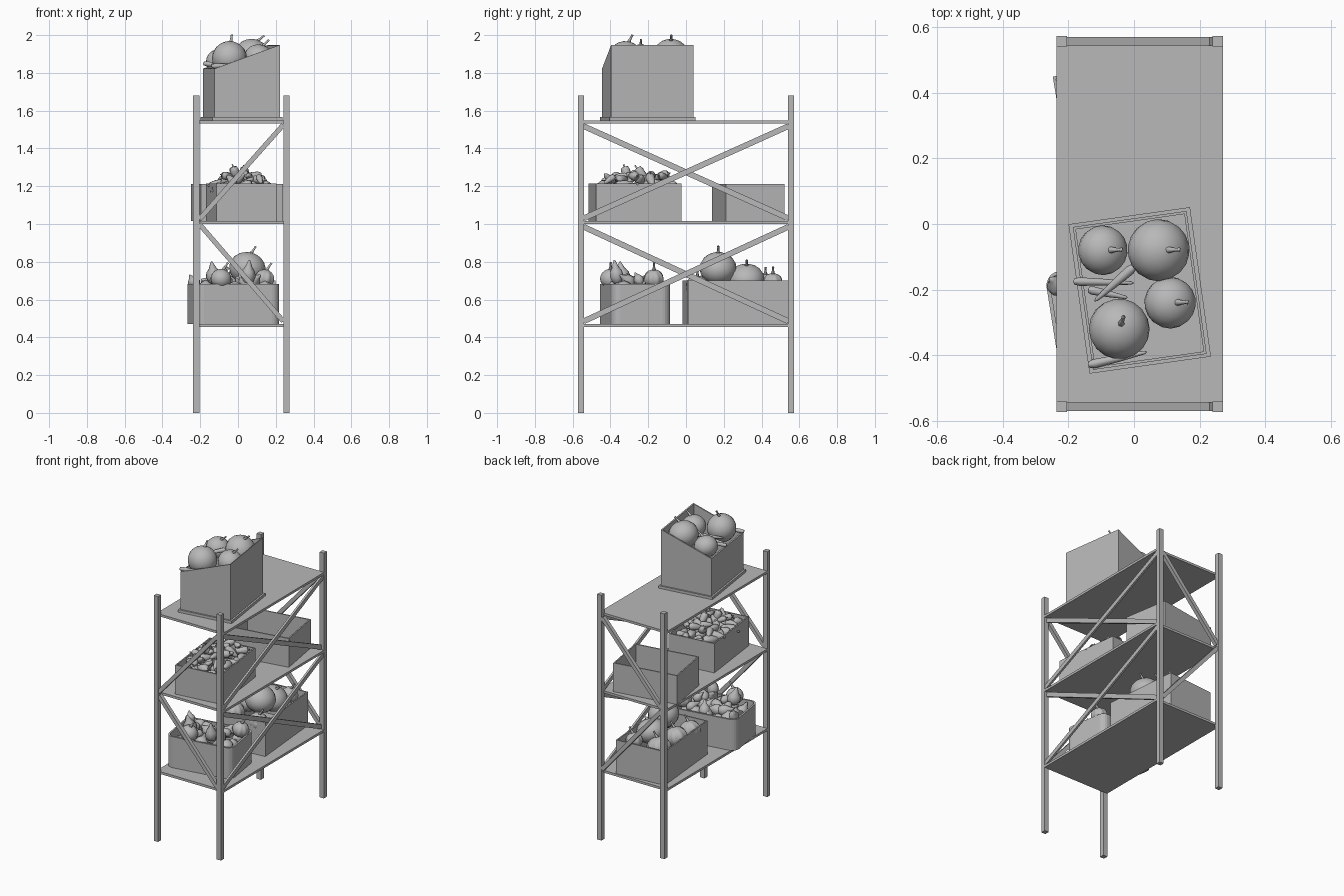
import bpy, bmesh, math, random
from mathutils import Vector, Euler, Matrix

random.seed(4)
old = bpy.data.objects.get("Cube")
if old:
    bpy.data.objects.remove(old)

GREY = (0.48, 0.48, 0.48, 1)
grey = bpy.data.materials.new("plain_grey")
grey.use_nodes = True
grey.diffuse_color = GREY
grey.node_tree.nodes["Principled BSDF"].inputs["Base Color"].default_value = GREY


def finish(name, bm, smooth=False):
    bmesh.ops.recalc_face_normals(bm, faces=bm.faces)
    mesh = bpy.data.meshes.new(name)
    bm.to_mesh(mesh)
    bm.free()
    mesh.materials.append(grey)
    for p in mesh.polygons:
        p.use_smooth = smooth
    return mesh


def add(name, mesh, loc=(0, 0, 0), rot=(0, 0, 0), scale=(1, 1, 1)):
    ob = bpy.data.objects.new(name, mesh)
    ob.location, ob.rotation_euler, ob.scale = loc, rot, scale
    bpy.context.collection.objects.link(ob)
    return ob


def block(name, center, size, turn=0):
    bm = bmesh.new()
    bmesh.ops.create_cube(bm, size=1)
    bmesh.ops.scale(bm, vec=size, verts=bm.verts)
    return add(name, finish(name, bm), center, (0, 0, turn))


def brace(name, a, b, width, depth):
    """Flat bar between two points; depth is measured across the frame side."""
    a, b = Vector(a), Vector(b)
    along = (b - a).normalized()
    side = Vector((1, 0, 0)) if abs(along.x) < 0.01 else Vector((0, 1, 0))
    up = along.cross(side)
    ob = block(name, (0, 0, 0), ((b - a).length, depth, width))
    ob.matrix_world = Matrix.Translation((a + b) / 2) @ Matrix((along, side, up)).transposed().to_4x4()
    return ob


# Rack frame
LEFT, RIGHT, END = -0.221, 0.256, 0.557
SHELVES = (0.47, 1.015, 1.548)
for x in (LEFT, RIGHT):
    for y in (-END, END):
        block("post", (x, y, 0.84), (0.032, 0.032, 1.68))
for top in SHELVES:
    block("shelf", (0.0175, 0, top - 0.008), (0.509, 1.09, 0.016))
for low, high in zip(SHELVES, SHELVES[1:]):
    lo, hi = low + 0.015, high - 0.03
    brace("cross_brace", (RIGHT + 0.006, -0.542, lo), (RIGHT + 0.006, 0.542, hi), 0.03, 0.014)
    brace("cross_brace", (RIGHT - 0.008, -0.542, hi), (RIGHT - 0.008, 0.542, lo), 0.03, 0.014)
for y in (-END, END):
    brace("end_brace", (-0.205, y, 1.0), (0.24, y, 0.485), 0.026, 0.026)
    brace("end_brace", (-0.205, y, 1.025), (0.24, y, 1.525), 0.026, 0.026)


# Open crates: box, optional sloped rim, rounded corners, hollowed from the top
def crate(name, x, y, base, w, l, h, degrees, front_h=None, round_r=0):
    bm = bmesh.new()
    bmesh.ops.create_cube(bm, size=1)
    bmesh.ops.scale(bm, vec=(w, l, h), verts=bm.verts)
    bmesh.ops.translate(bm, vec=(0, 0, h / 2), verts=bm.verts)
    if front_h:
        for v in bm.verts:
            if v.co.z > 0.01 and v.co.x < 0:
                v.co.z = front_h
    if round_r:
        uprights = [e for e in bm.edges if abs(e.verts[0].co.z - e.verts[1].co.z) > 0.05]
        bmesh.ops.bevel(bm, geom=uprights, offset=round_r, segments=5, profile=0.5, affect='EDGES')
    bm.normal_update()
    lid = max(bm.faces, key=lambda f: f.normal.z)
    bmesh.ops.inset_individual(bm, faces=[lid], thickness=0.012)
    well = bmesh.ops.extrude_discrete_faces(bm, faces=[lid])["faces"][0]
    for v in well.verts:
        v.co.z = 0.02
    return add(name, finish(name, bm), (x, y, base), (0, 0, math.radians(degrees)))


block("crate_base", (0.0175, -0.2025, 1.557), (0.374, 0.46, 0.018), math.radians(8))
top_crate = crate("top_crate", 0.0175, -0.2025, 1.566, 0.35, 0.44, 0.382, 8, front_h=0.256)
pepper_crate = crate("pepper_crate", 0.017, -0.27, 1.015, 0.322, 0.455, 0.2, 7)
empty_crate = crate("empty_crate", -0.005, 0.33, 1.015, 0.44, 0.315, 0.197, 9.4)
gourd_crate = crate("gourd_crate", -0.024, -0.27, 0.47, 0.455, 0.315, 0.212, 9, round_r=0.045)
squash_crate = crate("squash_crate", 0.002, 0.26, 0.47, 0.35, 0.53, 0.23, 5)


# Produce shapes, spun around their own axis
def lathe(name, profile, sides, ribs=0, depth=0.0):
    bm = bmesh.new()
    rings = []
    for r, z in profile:
        ring = []
        for i in range(sides):
            a = math.tau * i / sides
            k = r * (1 - depth * (0.5 + 0.5 * math.cos(ribs * a)))
            ring.append(bm.verts.new((k * math.cos(a), k * math.sin(a), z)))
        rings.append(ring)
    for p, q in zip(rings, rings[1:]):
        for i in range(sides):
            j = (i + 1) % sides
            bm.faces.new((p[i], p[j], q[j], q[i]))
    bm.faces.new(rings[0][::-1])
    bm.faces.new(rings[-1])
    return finish(name, bm, True)


def arc(n=10):
    return [(max(math.sin(math.pi * i / n), 0.03), -math.cos(math.pi * i / n)) for i in range(n + 1)]


round_mesh = lathe("pumpkin", arc(), 18)
ribbed_mesh = lathe("squash", arc(), 32, 8, 0.12)
carrot_mesh = lathe("carrot", [(0.1, -1), (0.4, -0.9), (0.8, 0), (1, 0.8), (0.7, 0.97), (0.1, 1)], 8)
pepper_mesh = lathe("pepper", [(0.05, -1), (0.5, -0.75), (0.85, -0.2), (1, 0.35), (0.8, 0.65),
                               (0.2, 0.7), (0.15, 1)], 10)
gourd_mesh = lathe("gourd", [(0.1, -1), (0.75, -0.75), (1, -0.3), (0.85, 0.1), (0.45, 0.45),
                             (0.28, 0.75), (0.1, 1)], 12, 6, 0.1)
stem_mesh = lathe("stem", [(1, 0), (0.6, 0.4), (0.5, 0.8), (0.6, 1)], 6)


def pumpkin(name, mesh, x, y, z, r, squash=0.9, lean=0.6, turn=1.6):
    rot = Euler((lean * 0.4, 0, turn))
    add(name, mesh, (x, y, z), rot, (r, r, r * squash))
    tip = rot.to_matrix() @ Vector((0, 0, r * squash * 0.95))
    add("stem", stem_mesh, Vector((x, y, z)) + tip, (lean, 0, turn), (0.011, 0.011, 0.045))


def stick(name, mesh, a, b, r):
    a, b = Vector(a), Vector(b)
    rot = (b - a).to_track_quat('Z', 'Y').to_euler()
    add(name, mesh, (a + b) / 2, rot, (r, r, (b - a).length / 2))


# Top crate contents
pumpkin("pumpkin", round_mesh, -0.095, -0.08, 1.856, 0.076, 0.92, 0.9)
pumpkin("pumpkin", round_mesh, 0.075, -0.08, 1.892, 0.095, 0.92, 0.9)
pumpkin("pumpkin", round_mesh, 0.11, -0.24, 1.878, 0.079, 0.92, 0.8)
pumpkin("pumpkin", round_mesh, -0.045, -0.32, 1.878, 0.093, 0.97, 0.5, 2.8)
stick("carrot", carrot_mesh, (0, -0.18, 1.83), (-0.185, -0.175, 1.85), 0.013)
stick("carrot", carrot_mesh, (-0.02, -0.225, 1.84), (-0.14, -0.2, 1.84), 0.013)
stick("carrot", carrot_mesh, (-0.12, -0.235, 1.86), (0, -0.13, 1.89), 0.015)
stick("carrot", carrot_mesh, (0.04, -0.39, 1.84), (-0.14, -0.43, 1.835), 0.014)


# Scatter produce over a jittered grid inside a crate
def heap(name, mesh, box, w, l, nx, ny, z, radius, length, tilt):
    turn = Euler(box.rotation_euler).to_matrix()
    for i in range(nx):
        for j in range(ny):
            u = (i + 0.5 + random.uniform(-0.2, 0.2)) / nx - 0.5
            v = (j + 0.5 + random.uniform(-0.2, 0.2)) / ny - 0.5
            p = box.location + turn @ Vector((u * w, v * l, z + random.uniform(-0.012, 0.018)))
            k = random.uniform(0.8, 1.15)
            rot = (random.uniform(*tilt), 0, random.uniform(0, math.tau))
            add(name, mesh, p, rot, (radius * k, radius * k, length * k))


heap("pepper", pepper_mesh, pepper_crate, 0.27, 0.4, 5, 7, 0.175, 0.03, 0.055, (1.1, 1.9))
heap("pepper", pepper_mesh, pepper_crate, 0.2, 0.33, 4, 6, 0.222, 0.022, 0.05, (0.7, 2.2))
stick("pepper", pepper_mesh, (0.0, -0.3, 1.22), (-0.03, -0.33, 1.315), 0.025)
stick("pepper", pepper_mesh, (0.04, -0.2, 1.22), (0.03, -0.27, 1.31), 0.025)

heap("gourd", gourd_mesh, gourd_crate, 0.36, 0.24, 5, 3, 0.175, 0.045, 0.06, (0.8, 2.2))
heap("gourd", gourd_mesh, gourd_crate, 0.3, 0.22, 4, 3, 0.225, 0.034, 0.048, (0.5, 1.6))
stick("gourd", gourd_mesh, (0.05, -0.36, 0.68), (0.06, -0.38, 0.81), 0.04)
stick("gourd", gourd_mesh, (-0.12, -0.33, 0.68), (-0.14, -0.35, 0.8), 0.045)
stick("gourd", gourd_mesh, (-0.22, -0.2, 0.67), (-0.255, -0.165, 0.73), 0.035)
pumpkin("small_pumpkin", round_mesh, -0.09, -0.4, 0.71, 0.055, 0.95)
pumpkin("small_squash", ribbed_mesh, 0.14, -0.17, 0.71, 0.055, 0.9)

# Squash crate contents
pumpkin("pumpkin", round_mesh, 0.05, 0.17, 0.765, 0.098, 0.88)
pumpkin("pumpkin", round_mesh, 0.04, 0.32, 0.71, 0.095, 0.82, 0.9)
pumpkin("squash", ribbed_mesh, -0.1, 0.1, 0.67, 0.07, 0.85)
pumpkin("squash", ribbed_mesh, -0.1, 0.25, 0.68, 0.075, 0.85)
pumpkin("squash", ribbed_mesh, 0.07, 0.46, 0.69, 0.055, 0.9)
pumpkin("squash", ribbed_mesh, -0.09, 0.42, 0.67, 0.08, 0.85)
pumpkin("squash", ribbed_mesh, 0.11, 0.06, 0.67, 0.065, 0.85)
